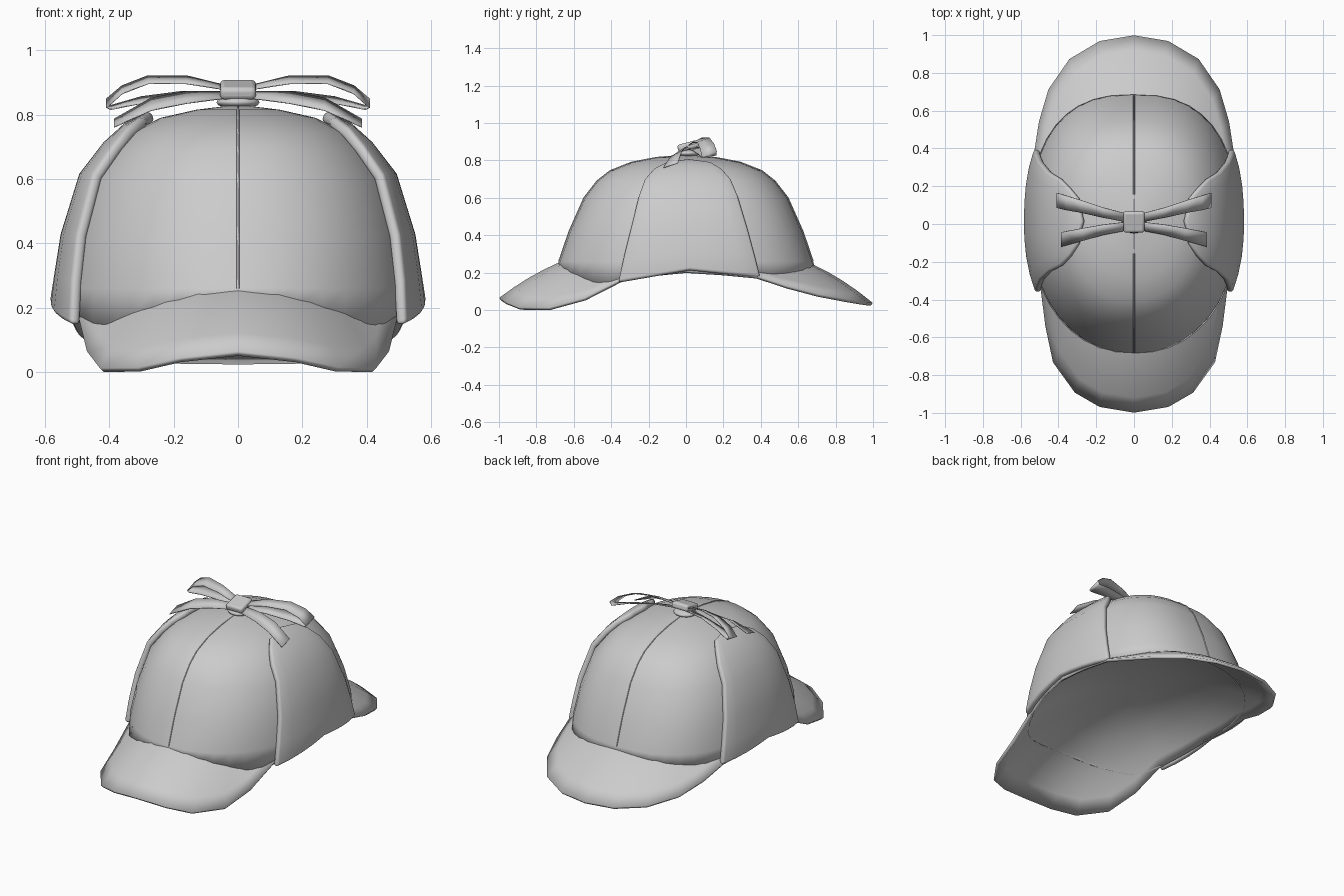
import bpy, bmesh, math
from mathutils import Vector
from mathutils.bvhtree import BVHTree

if "Cube" in bpy.data.objects:
    bpy.data.objects.remove(bpy.data.objects["Cube"])

# crown profile: height, half width x, half depth y
PROF = [(.10, .57, .73), (.23, .55, .69), (.42, .52, .625), (.60, .465, .545),
        (.69, .395, .475), (.745, .335, .405), (.79, .24, .29), (.815, .13, .16), (.826, .04, .05)]


def size_at(z):
    for (z0, a0, b0), (z1, a1, b1) in zip(PROF, PROF[1:]):
        if z <= z1:
            t = (z - z0) / (z1 - z0)
            return a0 + (a1 - a0) * t, b0 + (b1 - b0) * t
    return PROF[-1][1:]


def power(y):
    return 2.15 if y < 0 else 2.5


def ring_point(ang, z):
    a, b = size_at(z)
    s, c = math.sin(ang), -math.cos(ang)
    n = 2 / power(c)
    return Vector((a * math.copysign(abs(s) ** n, s), b * math.copysign(abs(c) ** n, c), z))


def smooth(ob):
    bpy.ops.object.select_all(action='DESELECT')
    ob.select_set(True)
    bpy.context.view_layer.objects.active = ob
    bpy.ops.object.shade_smooth_by_angle(angle=math.radians(45))


def grid(name, rows, thick, offset, closed=False, cap=None, mirror=False, bevel=0):
    bm = bmesh.new()
    vs = [[bm.verts.new(p) for p in r] for r in rows]
    n = len(rows[0])
    for r0, r1 in zip(vs, vs[1:]):
        for i in range(n if closed else n - 1):
            j = (i + 1) % n
            bm.faces.new((r0[i], r0[j], r1[j], r1[i]))
    if cap:
        top = bm.verts.new(cap)
        for i in range(n):
            bm.faces.new((vs[-1][i], vs[-1][(i + 1) % n], top))
    bm.normal_update()
    if sum(f.normal.dot(f.calc_center_median() - Vector((0, 0, -.5))) * f.calc_area() for f in bm.faces) < 0:
        bmesh.ops.reverse_faces(bm, faces=bm.faces)
    tree = BVHTree.FromBMesh(bm)
    me = bpy.data.meshes.new(name)
    bm.to_mesh(me)
    bm.free()
    ob = bpy.data.objects.new(name, me)
    bpy.context.collection.objects.link(ob)
    m = ob.modifiers.new("thickness", 'SOLIDIFY')
    m.thickness, m.offset = thick, offset
    if bevel:
        m = ob.modifiers.new("round", 'BEVEL')
        m.width, m.segments, m.limit_method, m.angle_limit = bevel, 3, 'ANGLE', math.radians(50)
    if mirror:
        ob.modifiers.new("mirror", 'MIRROR').use_mirror_merge = False
    smooth(ob)
    return tree


# brim: one arched sheet, front peak to back peak, closing the underside
half = [(0, -.995, .06), (.18, -.965, .04), (.31, -.89, .01), (.425, -.73, .008), (.465, -.54, .06),
        (.49, -.35, .158), (.535, -.18, .19), (.555, 0, .208), (.55, .2, .195), (.525, .38, .178),
        (.50, .54, .125), (.45, .71, .08), (.34, .87, .05), (.18, .965, .035), (0, .995, .033)]
outline = half + [(-x, y, z) for x, y, z in half[-2:0:-1]]
ZC = .365
rows = [[(x * t, y * t, ZC + (z - ZC) * t ** 2.5) for x, y, z in outline]
        for t in (1, .92, .84, .76, .68, .55, .4, .2)]
brim = grid("brim", rows, .018, -.3, closed=True, cap=(0, 0, ZC))

# crown, its lower edge set just into the brim
N = 40
angs = [2 * math.pi * i / N for i in range(N)]
base = []
for a in angs:
    p = ring_point(a, .23)
    hit = brim.ray_cast(Vector((p.x, p.y, -1)), Vector((0, 0, 1)))[0]
    base.append(Vector((p.x, p.y, hit.z - .008 if hit else .2)))
rows = [base] + [[ring_point(a, z) for a in angs] for z in [.26] + [p[0] for p in PROF[2:]]]
grid("crown", rows, .012, -1, closed=True, cap=(0, 0, .83))

# ear flaps lying over the crown sides: z front, z middle, z back, y front, y back
rows = []
for zf, zm, zb, y0, y1 in [(.145, .21, .172, -.355, .39), (.28, .30, .29, -.325, .36), (.42, .42, .42, -.29, .325),
                           (.60, .60, .60, -.245, .27), (.68, .69, .68, -.215, .235),
                           (.73, .745, .73, -.17, .19), (.765, .78, .765, -.10, .13)]:
    row = []
    for i in range(9):
        u = i / 8
        y = y0 + (y1 - y0) * u
        e = abs(2 * u - 1)
        z = zm + ((zf if u < .5 else zb) - zm) * e
        a, b = size_at(z)
        n = power(y)
        row.append((min(a, .553) * (1 - (abs(y) / b) ** n) ** (1 / n) - .003, y, z))
    rows.append(row)
grid("ear_flap", rows, .035, 1, mirror=True, bevel=.014)

# raised centre seam
seam_z = (.26, .42, .6, .69, .745, .79, .815)
pts = [ring_point(0, z) for z in seam_z] + [Vector((0, 0, .828))]
pts += [ring_point(math.pi, z) for z in seam_z[::-1]]
cu = bpy.data.curves.new("centre_seam", 'CURVE')
cu.dimensions = '3D'
cu.bevel_depth, cu.bevel_resolution = .004, 1
sp = cu.splines.new('POLY')
sp.points.add(len(pts) - 1)
for q, p in zip(sp.points, pts):
    q.co = (0, p.y, p.z, 1)
bpy.context.collection.objects.link(bpy.data.objects.new("centre_seam", cu))


# bow ribbons: centre line x, y, z with half width and tilt
def ribbon(name, line):
    rows = [[(x, y - w, z - t), (x, y + w, z + t)] for x, y, z, w, t in line]
    grid(name, rows, .004, 0, mirror=True)


ribbon("bow_loop", [(.03, .03, .882, .022, .006), (.16, .06, .908, .026, .012), (.28, .093, .908, .033, .012),
                    (.36, .112, .877, .038, .012), (.408, .125, .835, .04, .014), (.395, .122, .822, .04, .006),
                    (.30, .098, .845, .034, .01), (.17, .062, .862, .027, .01), (.03, .03, .865, .022, .004)])
ribbon("bow_tail", [(.03, -.01, .862, .022, .01), (.16, -.03, .853, .027, .018),
                    (.27, -.055, .832, .033, .019), (.385, -.082, .773, .038, .012)])


# knot and button
bpy.ops.mesh.primitive_cube_add(size=1, location=(0, .012, .877), rotation=(.25, 0, 0))
knot = bpy.context.object
knot.name = "bow_knot"
knot.scale = (.112, .115, .04)
bpy.ops.object.transform_apply(location=False, rotation=False, scale=True)
m = knot.modifiers.new("round", 'BEVEL')
m.width, m.segments = .014, 3
smooth(knot)
bpy.ops.mesh.primitive_uv_sphere_add(segments=16, ring_count=8, location=(0, .01, .838))
button = bpy.context.object
button.name = "crown_button"
button.scale = (.067, .06, .022)
smooth(button)
